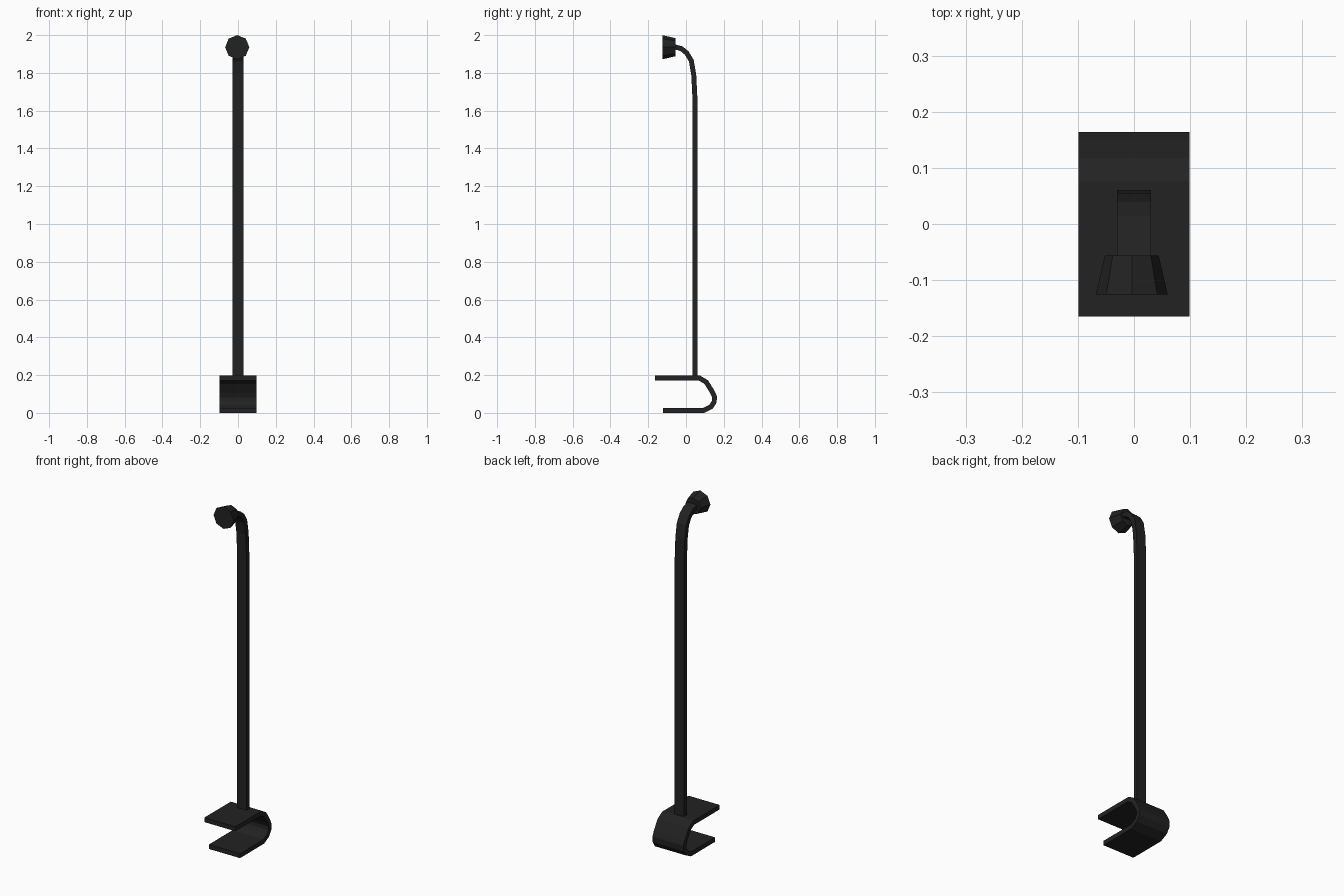
import bpy, bmesh, math
from mathutils import Vector, Matrix

if "Cube" in bpy.data.objects:
    bpy.data.objects.remove(bpy.data.objects["Cube"])

black = bpy.data.materials.new("matte_black")
black.diffuse_color = (0.016, 0.016, 0.016, 1)
black.use_nodes = True
black.node_tree.nodes["Principled BSDF"].inputs["Base Color"].default_value = black.diffuse_color


def finish(name, bm):
    bmesh.ops.recalc_face_normals(bm, faces=bm.faces)
    me = bpy.data.meshes.new(name)
    bm.to_mesh(me)
    bm.free()
    me.materials.append(black)
    ob = bpy.data.objects.new(name, me)
    bpy.context.collection.objects.link(ob)
    return ob


def bent_strip(name, path, half_width, thick):
    """Flat bar following a (y, z) centre line, with mitred bends."""
    bm = bmesh.new()
    pts = [Vector(p) for p in path]
    rings = []
    for i, p in enumerate(pts):
        a = (p - pts[i - 1]).normalized() if i else (pts[1] - p).normalized()
        b = (pts[i + 1] - p).normalized() if i < len(pts) - 1 else a
        t = (a + b).normalized()
        n = Vector((-t.y, t.x)) * (thick / 2 / max(0.5, t.dot(a)))
        o, q = p + n, p - n
        rings.append([bm.verts.new(c) for c in (
            (-half_width, o.x, o.y), (half_width, o.x, o.y),
            (half_width, q.x, q.y), (-half_width, q.x, q.y))])
    for r, s in zip(rings, rings[1:]):
        for k in range(4):
            m = (k + 1) % 4
            bm.faces.new((r[k], r[m], s[m], s[k]))
    bm.faces.new(rings[0])
    bm.faces.new(rings[-1])
    return finish(name, bm)


# C-shaped clip at the base
bent_strip("base_clip", [
    (-0.165, 0.184), (0.072, 0.184), (0.107, 0.163), (0.139, 0.112),
    (0.151, 0.085), (0.149, 0.058), (0.133, 0.033), (0.093, 0.013),
    (-0.123, 0.013)], 0.099, 0.026)

# Flat upright stem curving forward at the top
bent_strip("stem", [
    (0.048, 0.175), (0.048, 1.65), (0.041, 1.79), (0.028, 1.865),
    (0.004, 1.905), (-0.024, 1.928), (-0.075, 1.942)], 0.03, 0.026)

# Eight-sided tapered head, wide end facing front
bm = bmesh.new()
bmesh.ops.create_cone(
    bm, cap_ends=True, segments=8, radius1=0.064, radius2=0.048, depth=0.069,
    matrix=Matrix.Translation((-0.004, -0.091, 1.936))
    @ Matrix.Rotation(-math.pi / 2, 4, 'X'))
finish("head", bm)
